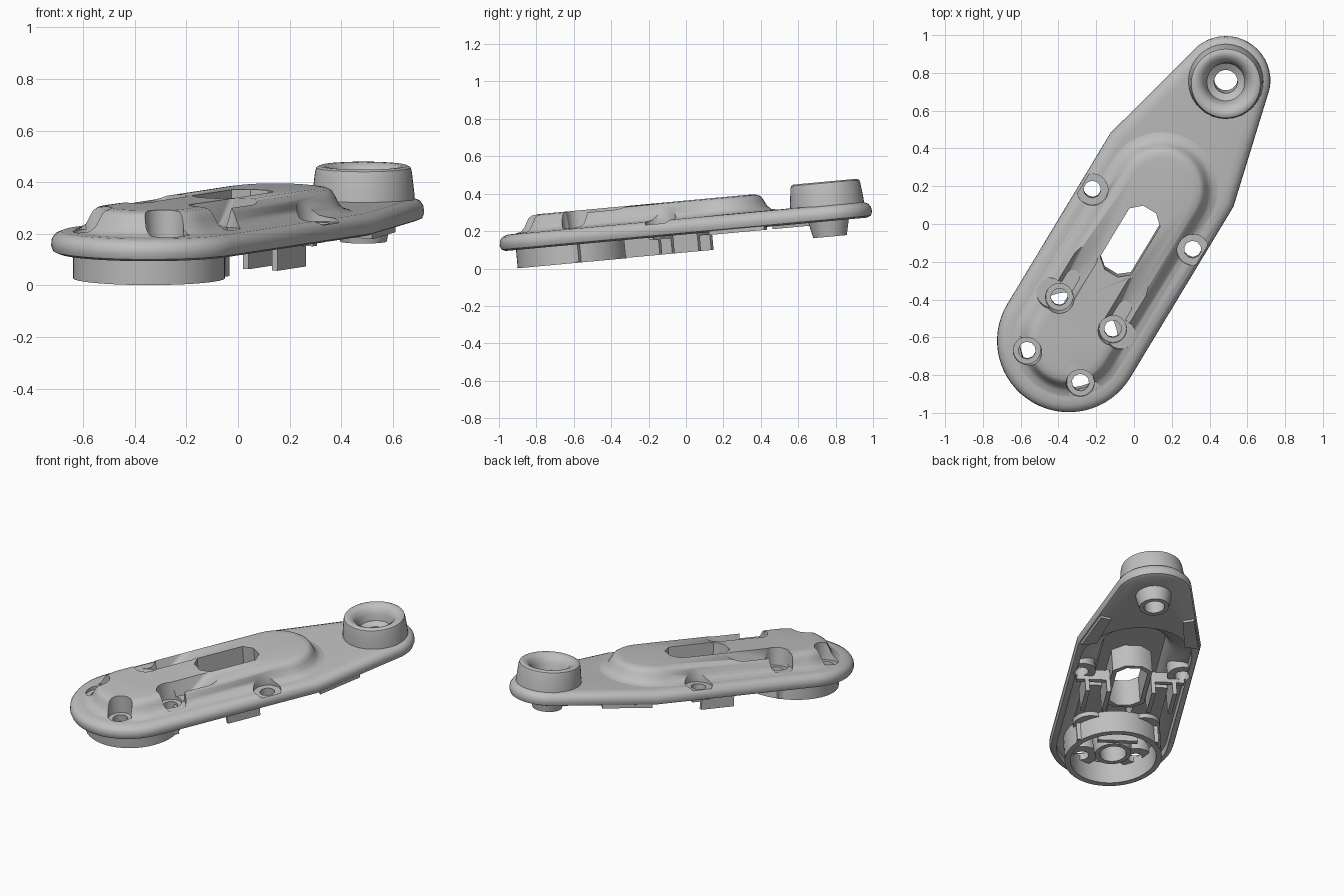
import bpy, bmesh
from math import sin, cos, radians
from mathutils import Matrix

if "Cube" in bpy.data.objects:
    bpy.data.objects.remove(bpy.data.objects["Cube"])

grey = bpy.data.materials.new("matte_grey")
grey.use_nodes = True
grey.diffuse_color = (0.52, 0.52, 0.52, 1)
grey.node_tree.nodes["Principled BSDF"].inputs["Base Color"].default_value = grey.diffuse_color

# Local frame: u along the arm, v across it, h up; then turned and tilted
PLACE = (Matrix.Translation((0, 0, 0.25)) @ Matrix.Rotation(0.092, 4, "X")
         @ Matrix.Translation((-0.345, -0.624, -0.25)) @ Matrix.Rotation(radians(59), 4, "Z"))
TAIL = 1.614


def arc(cu, cv, r, a0, a1, n):
    return [(cu + r * cos(radians(a0 + (a1 - a0) * i / n)),
             cv + r * sin(radians(a0 + (a1 - a0) * i / n))) for i in range(n + 1)]


def circle(cu, cv, r, n=32):
    return arc(cu, cv, r, 0, 360, n)[:-1]


def capsule(u0, u1, r, v=0):
    return arc(u0, v, r, 90, 270, 24) + arc(u1, v, r, -90, 90, 24)


def rect(u0, u1, v0, v1):
    return [(u0, v0), (u1, v0), (u1, v1), (u0, v1)]


def plate_outline(d):
    half = 0.38 - d
    return (arc(0, 0, half, 90, 270, 32) + [(1.06, -half)]
            + arc(TAIL, 0, 0.236 - d, -70, 70, 18) + [(1.06, half)])


def loft(name, rings, closed=False):
    """Skin a stack of (outline, height) rings."""
    bm = bmesh.new()
    loops = [[bm.verts.new((u, v, h)) for u, v in pts] for pts, h in rings]
    pairs = list(zip(loops, loops[1:])) + ([(loops[-1], loops[0])] if closed else [])
    for a, b in pairs:
        for i in range(len(a)):
            j = (i + 1) % len(a)
            bm.faces.new((a[i], a[j], b[j], b[i]))
    if not closed:
        bm.faces.new(loops[0])
        bm.faces.new(loops[-1])
    bmesh.ops.recalc_face_normals(bm, faces=bm.faces)
    mesh = bpy.data.meshes.new(name)
    bm.to_mesh(mesh)
    bm.free()
    mesh.materials.append(grey)
    obj = bpy.data.objects.new(name, mesh)
    bpy.context.collection.objects.link(obj)
    obj.matrix_world = PLACE
    return obj


def prism(name, pts, h0, h1):
    return loft(name, [(pts, h0), (pts, h1)])


def lathe(name, cu, cv, profile):
    return loft(name, [(circle(cu, cv, r, 48), h) for r, h in profile], closed=True)


def cut(obj, cutters):
    for c in cutters:
        mod = obj.modifiers.new("cut", "BOOLEAN")
        mod.operation, mod.solver, mod.object = "DIFFERENCE", "EXACT", c
    bpy.context.view_layer.update()
    deps = bpy.context.evaluated_depsgraph_get()
    mesh = bpy.data.meshes.new_from_object(obj.evaluated_get(deps))
    obj.modifiers.clear()
    obj.data = mesh


# Base plate with a rounded rim
plate = loft("base_plate", [(plate_outline(d), h) for d, h in (
    (0.03, 0.183), (0.008, 0.192), (0, 0.213), (0.003, 0.238), (0.016, 0.257),
    (0.042, 0.268), (0.075, 0.27))])

# Raised ridge flowing out of the plate
ridge = loft("raised_ridge", [(capsule(0.01, 0.95, r), h) for r, h in (
    (0.30, 0.25), (0.30, 0.27), (0.27, 0.277), (0.25, 0.295), (0.235, 0.325),
    (0.222, 0.347), (0.205, 0.358), (0.17, 0.363))])

# Cutters: hollow underside, slot, screw recesses and bores
cavity = loft("cavity_cutter", [(capsule(0, 0.93, r), h) for r, h in (
    (0.345, 0.1), (0.335, 0.225), (0.27, 0.24), (0.21, 0.28), (0.185, 0.335))])
slot_pts = [(0.435, -0.04), (0.48, -0.095), (0.78, -0.095), (0.83, -0.04),
            (0.83, 0.04), (0.78, 0.095), (0.48, 0.095), (0.435, 0.04)]
slot = prism("slot_cutter", slot_pts, 0.0, 0.5)
tail_bore = prism("tail_bore_cutter", circle(TAIL, 0, 0.08), 0.0, 0.5)
front_holes = [(u, s * 0.165) for u in (-0.155, 0.177) for s in (-1, 1)]
side_holes = [(0.757, s * 0.31) for s in (-1, 1)]
# Pillars stay solid inside the hollow, around the slot, holes and grooves
slot_outer = [(0.633 + (u - 0.633) * 1.12, v * 1.28) for u, v in slot_pts]
pillars = [prism("pillar", slot_outer, 0.05, 0.5)]
recesses, bores, grooves = [], [], []
for u, v in front_holes:
    s = 1 if v > 0 else -1
    recesses.append(loft("recess_cutter", [(circle(u, v, 0.072), 0.25),
                                           (circle(u, v, 0.085), 0.5)]))
    # the recess opens out through the ridge wall
    out_u = u - 0.03 if u < 0 else u
    recesses.append(prism("notch_cutter", circle(out_u, v + s * 0.05, 0.078), 0.272, 0.5))
    pillars.append(prism("pillar", circle(u, v, 0.1), 0.205, 0.5))
for u, v in side_holes:
    recesses.append(prism("recess_cutter", circle(u, v, 0.083), 0.253, 0.5))
    pillars.append(prism("pillar", circle(u, v, 0.09), 0.195, 0.5))
for u, v in front_holes + side_holes:
    bores.append(prism("bore_cutter", circle(u, v, 0.046, 10), 0.0, 0.5))
# Sloping side grooves that run from the rear screw recesses along the ridge
for s in (-1, 1):
    grooves.append(loft("groove_cutter", [(capsule(0.2, 0.3, 0.035, s * 0.16), 0.265),
                                          (capsule(0.2, 0.46, 0.07, s * 0.16), 0.38)]))
    v0, v1 = sorted((s * 0.075, s * 0.26))
    pillars.append(prism("pillar", rect(0.15, 0.56, v0, v1), 0.235, 0.5))
cut(cavity, pillars)

# Thin ribs, webs and skirts under the shell
webs = []
for s, side in ((1, "left"), (-1, "right")):
    for inner, outer, kind in ((0.125, 0.15, "inner"), (0.255, 0.28, "outer")):
        v0, v1 = sorted((s * inner, s * outer))
        prism("%s_rib_%s" % (kind, side), rect(0.5, 0.715, v0, v1), 0.087, 0.245)
    v0, v1 = sorted((s * 0.125, s * 0.33))
    webs.append(prism("side_web_" + side, rect(0.685, 0.715, v0, v1), 0.17, 0.24))
    skirt = [(1.08, s * 0.36), (1.38, s * 0.285), (1.36, s * 0.22), (1.1, s * 0.27)]
    prism("tail_skirt_" + side, skirt, 0.168, 0.2)
lathe("front_ring", 0, 0, ((0.295, 0.085), (0.295, 0.235), (0.26, 0.235), (0.26, 0.085)))
lathe("front_pad", 0, 0, ((0.11, 0.12), (0.13, 0.34), (0.09, 0.34), (0.08, 0.12)))
webs.append(prism("cross_wall", rect(0.16, 0.19, -0.25, 0.25), 0.09, 0.22))

# Hollow the shell and open the holes
cut(plate, [cavity, slot, tail_bore] + recesses + bores)
cut(ridge, [cavity, slot] + recesses + grooves + bores)
for part in webs:
    cut(part, bores)

# Tail boss with a funnel bore and a stub underneath
lathe("tail_boss", TAIL, 0, (
    (0.2, 0.24), (0.197, 0.29), (0.188, 0.37), (0.183, 0.388), (0.17, 0.395), (0.15, 0.393),
    (0.122, 0.375), (0.108, 0.34), (0.1, 0.3), (0.062, 0.28), (0.062, 0.1),
    (0.09, 0.1), (0.11, 0.19), (0.14, 0.2)))

# Remove the cutters and smooth the parts
for c in [cavity, slot, tail_bore] + recesses + bores + grooves + pillars:
    bpy.data.objects.remove(c)
bpy.ops.object.select_all(action="DESELECT")
for o in bpy.context.collection.objects:
    if o.type == "MESH" and grey.name in o.data.materials:
        o.select_set(True)
        bpy.context.view_layer.objects.active = o
bpy.ops.object.shade_smooth_by_angle(angle=radians(40))
